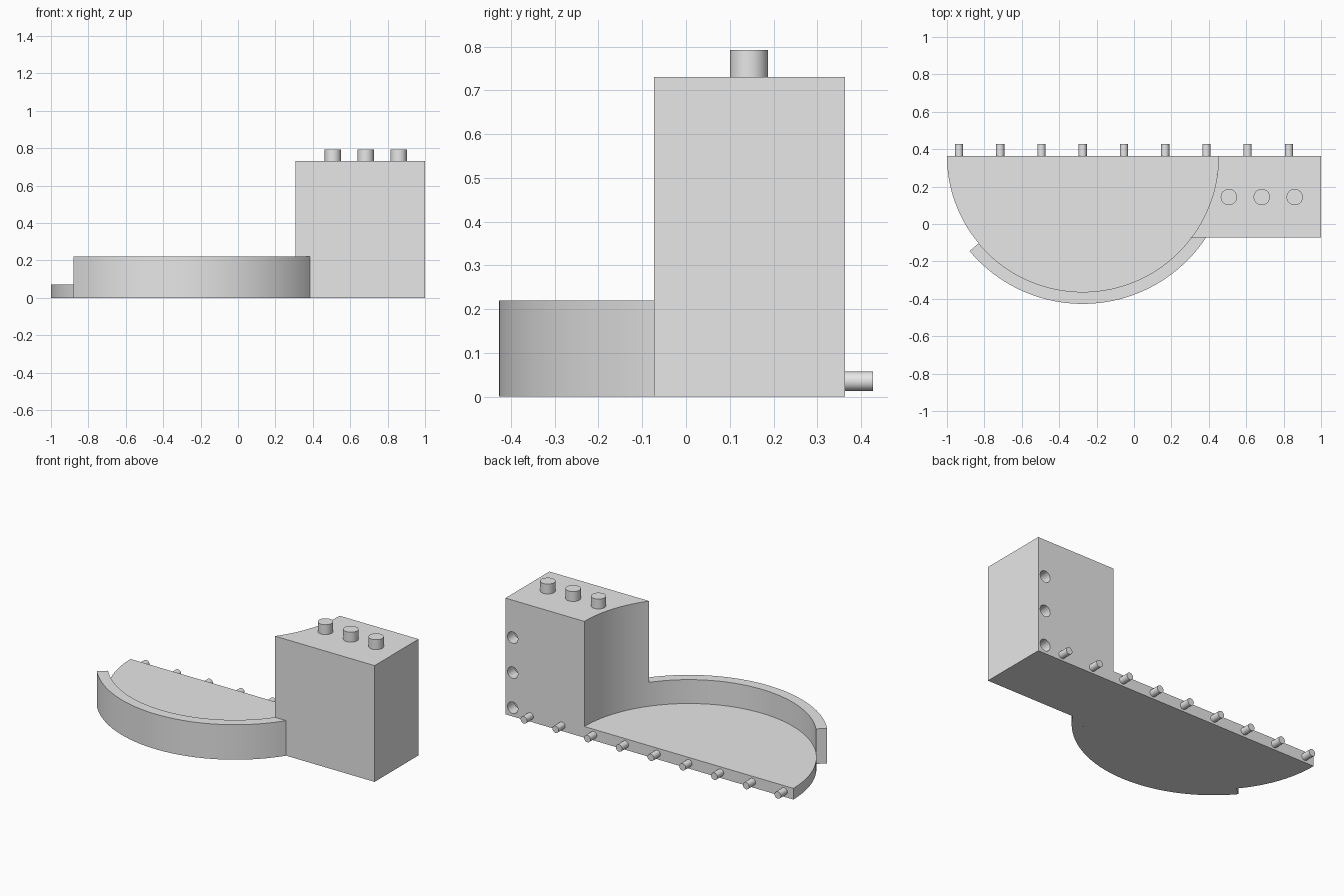
import bpy, bmesh
from math import sin, cos, asin, pi, radians
from mathutils import Matrix

cube = bpy.data.objects.get("Cube")
if cube:
    bpy.data.objects.remove(cube, do_unlink=True)

grey = bpy.data.materials.new("plain grey")
grey.use_nodes = True
grey.diffuse_color = (0.8, 0.8, 0.8, 1)
grey.node_tree.nodes["Principled BSDF"].inputs["Base Color"].default_value = (0.8, 0.8, 0.8, 1)

CX, BACK = -0.274, 0.363      # centre of the round floor, plane of the back
R_IN, R_OUT = 0.726, 0.79     # floor radius, rim radius
FRONT = -0.073                # front of the block
FLOOR, RIM, TOP = 0.07, 0.22, 0.73


def finish(bm, name):
    bmesh.ops.recalc_face_normals(bm, faces=bm.faces)
    mesh = bpy.data.meshes.new(name)
    bm.to_mesh(mesh)
    bm.free()
    mesh.materials.append(grey)
    obj = bpy.data.objects.new(name, mesh)
    bpy.context.collection.objects.link(obj)
    return obj


def smooth(obj):
    bpy.ops.object.select_all(action="DESELECT")
    obj.select_set(True)
    bpy.context.view_layer.objects.active = obj
    bpy.ops.object.shade_smooth_by_angle(angle=radians(30))


def arc(radius, start, end, steps=64):
    angles = [start + (end - start) * i / steps for i in range(steps + 1)]
    return [(CX + radius * cos(a), BACK + radius * sin(a)) for a in angles]


def extrude(name, outline, height):
    bm = bmesh.new()
    face = bm.faces.new([bm.verts.new((x, y, 0)) for x, y in outline])
    top = bmesh.ops.extrude_face_region(bm, geom=[face])["geom"]
    verts = [v for v in top if isinstance(v, bmesh.types.BMVert)]
    bmesh.ops.translate(bm, verts=verts, vec=(0, 0, height))
    return finish(bm, name)


def cylinder(name, centre, radius, length, along_y=False):
    bm = bmesh.new()
    turn = Matrix.Rotation(pi / 2 if along_y else 0, 4, "X")
    bmesh.ops.create_cone(bm, cap_ends=True, segments=32, radius1=radius, radius2=radius,
                          depth=length, matrix=Matrix.Translation(centre) @ turn)
    return finish(bm, name)


# Angles where the round edges meet the front plane of the block
in_end = asin((FRONT - BACK) / R_IN)
out_end = asin((FRONT - BACK) / R_OUT)
rim_start = radians(-140)

# Half-round floor, raised rim and tall block with a hollowed side
smooth(extrude("floor", arc(R_IN, -pi, 0, 128), FLOOR))
smooth(extrude("rim", arc(R_IN, rim_start, in_end) + arc(R_OUT, out_end, rim_start), RIM))
block = extrude("block", arc(R_IN, in_end, 0) + [(1, BACK), (1, FRONT)], TOP)

# Round sockets in the back of the block
for i in range(3):
    cutter = cylinder(f"socket_cutter_{i + 1}", (0.95, BACK, 0.055 + 0.22 * i), 0.036, 0.14, True)
    cut = block.modifiers.new("socket", "BOOLEAN")
    cut.object = cutter
    cut.operation = "DIFFERENCE"
    cut.solver = "EXACT"
    cutter.hide_render = True
    cutter.hide_set(True)
smooth(block)

# Apply the cuts and drop the cutters
bpy.context.view_layer.update()
cut_mesh = bpy.data.meshes.new_from_object(block.evaluated_get(bpy.context.evaluated_depsgraph_get()))
block.modifiers.clear()
block.data = cut_mesh
for obj in [o for o in bpy.data.objects if o.name.startswith("socket_cutter")]:
    bpy.data.objects.remove(obj, do_unlink=True)
smooth(block)

# Pegs on top of the block
for i in range(3):
    smooth(cylinder(f"top_peg_{i + 1}", (0.507 + 0.176 * i, 0.144, TOP + 0.031), 0.0435, 0.062))

# Small pegs along the back edge
for i in range(9):
    smooth(cylinder(f"back_peg_{i + 1}", (-0.936 + 0.2205 * i, BACK + 0.032, 0.035), 0.022, 0.064, True))
